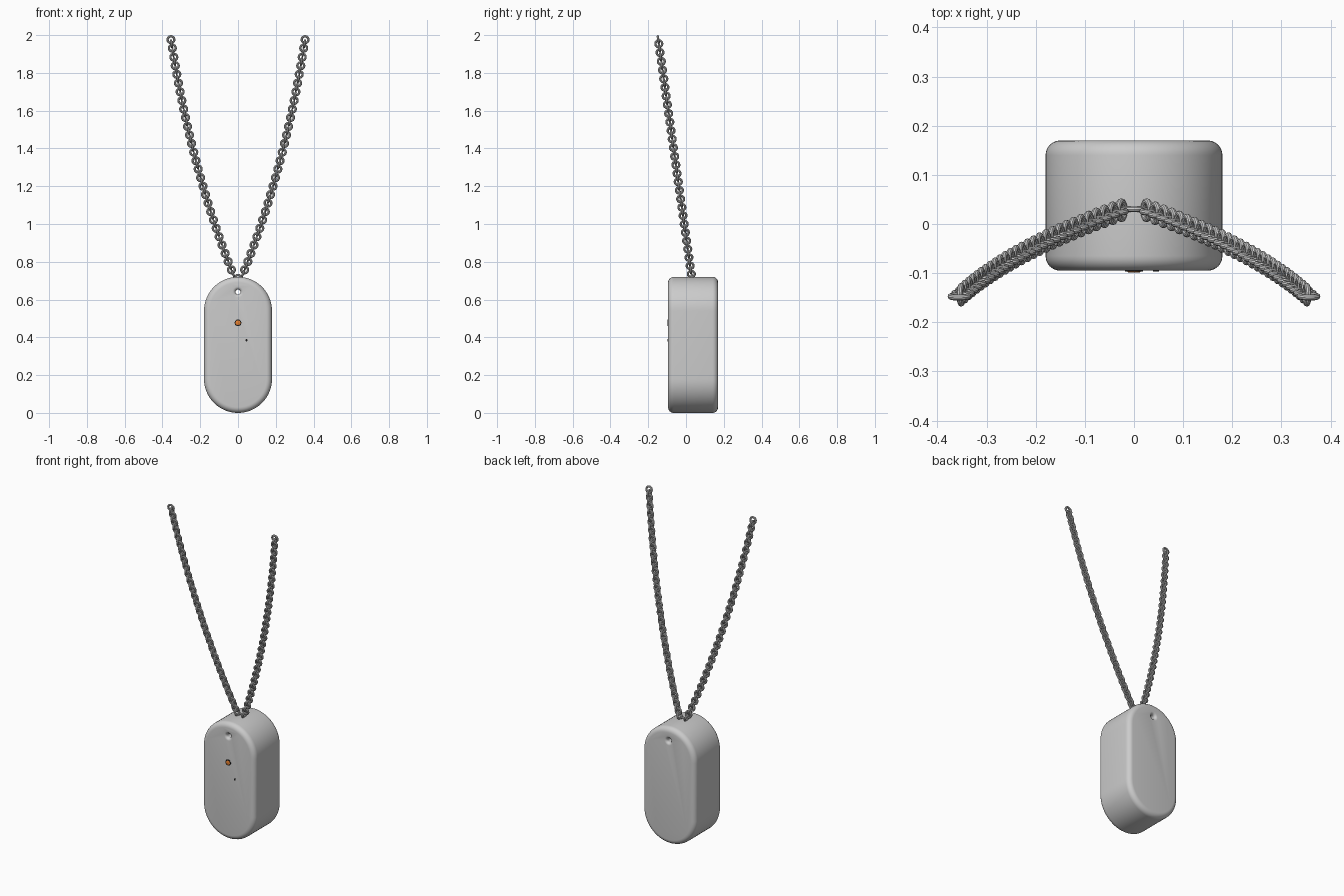
import bpy, bmesh
from math import sin, cos, pi, radians
from mathutils import Vector, Matrix

if "Cube" in bpy.data.objects:
    bpy.data.objects.remove(bpy.data.objects["Cube"])

FRONT, BACK = -0.095, 0.17
MID = (FRONT + BACK) / 2
HOLE_Z = 0.64


def finish(name, bm, color=None):
    bmesh.ops.recalc_face_normals(bm, faces=bm.faces)
    mesh = bpy.data.meshes.new(name)
    bm.to_mesh(mesh)
    bm.free()
    ob = bpy.data.objects.new(name, mesh)
    bpy.context.collection.objects.link(ob)
    if color:
        mat = bpy.data.materials.new(name + "_color")
        mat.diffuse_color = color
        mat.use_nodes = True
        mat.node_tree.nodes["Principled BSDF"].inputs["Base Color"].default_value = mat.diffuse_color
        mesh.materials.append(mat)
    return ob


def activate(ob):
    bpy.ops.object.select_all(action='DESELECT')
    ob.select_set(True)
    bpy.context.view_layer.objects.active = ob


def smooth(ob):
    activate(ob)
    bpy.ops.object.shade_smooth_by_angle(angle=radians(35))


def lathe_y(name, profile, x, z, color=None, n=32):
    """Closed solid of revolution about the y axis from (radius, y) points."""
    bm = bmesh.new()
    rings = [[bm.verts.new((x + r * cos(2 * pi * i / n), y, z + r * sin(2 * pi * i / n)))
              for i in range(n)] for r, y in profile]
    for a, b in zip(rings, rings[1:]):
        for i in range(n):
            j = (i + 1) % n
            bm.faces.new((a[i], a[j], b[j], b[i]))
    bm.faces.new(rings[0])
    bm.faces.new(rings[-1])
    return finish(name, bm, color)


def add_link(bm, centre, axis, major=0.018, minor=0.0062, n=20, m=10):
    """Round chain link lying in the plane across the given axis."""
    u = axis.orthogonal().normalized()
    v = axis.cross(u)
    grid = []
    for i in range(n):
        a = 2 * pi * i / n
        d = u * cos(a) + v * sin(a)
        grid.append([bm.verts.new(centre + d * (major + minor * cos(2 * pi * k / m))
                                  + axis * minor * sin(2 * pi * k / m)) for k in range(m)])
    for i in range(n):
        for k in range(m):
            i2, k2 = (i + 1) % n, (k + 1) % m
            bm.faces.new((grid[i][k], grid[i2][k], grid[i2][k2], grid[i][k2]))


# Pendant body: stadium outline extruded front to back with rounded rims
bm = bmesh.new()
R, N = 0.18, 32
outline = []
for cz, start in ((0.54, 0), (0.18, pi)):
    for i in range(N + 1):
        a = start + pi * i / N
        outline.append((R * cos(a), FRONT, cz + R * sin(a)))
face = bm.faces.new([bm.verts.new(p) for p in outline])
ext = bmesh.ops.extrude_face_region(bm, geom=[face])
bmesh.ops.translate(bm, vec=(0, BACK - FRONT, 0),
                    verts=[g for g in ext['geom'] if isinstance(g, bmesh.types.BMVert)])
body = finish("pendant_body", bm)
bevel = body.modifiers.new("rim", 'BEVEL')
bevel.width, bevel.segments = 0.03, 6
bevel.limit_method, bevel.angle_limit = 'ANGLE', radians(40)

# Through hole with flared mouths
f, r0 = 0.016, 0.013
flare = [(r0 + f * (1 - cos(a)), f * (1 - sin(a)))
         for a in [pi / 2 * k / 6 for k in range(6, -1, -1)]]
flare = [(r0 + f * (1 - sin(pi / 2 * k / 6)), f * (1 - cos(pi / 2 * k / 6))) for k in range(7)]
mouth = [(r0 + f, -0.02)] + flare
profile = [(r, FRONT + d) for r, d in mouth] + [(r, BACK - d) for r, d in reversed(mouth)]
cutter = lathe_y("hole_cutter", profile, 0, HOLE_Z)
cutter.hide_render = True
cut = body.modifiers.new("hole", 'BOOLEAN')
cut.operation, cut.object, cut.solver = 'DIFFERENCE', cutter, 'EXACT'
activate(body)
for mod in ("rim", "hole"):
    bpy.ops.object.modifier_apply(modifier=mod)
bpy.data.objects.remove(cutter)
smooth(body)

# Button with dark surround, and a small pin hole
BLACK = (0.01, 0.01, 0.01, 1)
smooth(lathe_y("button_surround", [(0.018, FRONT + 0.01), (0.018, FRONT - 0.002)], 0, 0.477, BLACK))
smooth(lathe_y("button", [(0.013, FRONT + 0.01), (0.013, FRONT - 0.003), (0.011, FRONT - 0.004)],
               0, 0.477, (0.8, 0.22, 0.03, 1)))
smooth(lathe_y("pin_hole", [(0.006, FRONT + 0.01), (0.006, FRONT - 0.002)], 0.045, 0.385, BLACK, 16))

# Chain: alternating links spaced evenly along a gentle curve, mirrored
P0, P1, P2 = Vector((0.026, 0.028, 0.735)), Vector((0.249, -0.051, 1.293)), Vector((0.355, -0.147, 1.976))
LINKS = 55
samples = [P0 * (1 - t) ** 2 + P1 * 2 * t * (1 - t) + P2 * t * t for t in [i / 1000 for i in range(1001)]]
lengths = [0]
for a, b in zip(samples, samples[1:]):
    lengths.append(lengths[-1] + (b - a).length)
bm = bmesh.new()
k = 0
for i in range(LINKS + 1):
    while k < 1000 and lengths[k] < lengths[-1] * i / LINKS:
        k += 1
    tangent = (samples[min(k + 1, 1000)] - samples[max(k - 1, 0)]).normalized()
    facing = Vector((0, 1, 0))
    facing = (facing - tangent * facing.dot(tangent)).normalized()
    add_link(bm, samples[k], facing if i % 2 else tangent.cross(facing))
chain = finish("chain", bm)
chain.modifiers.new("mirror", 'MIRROR').use_mirror_merge = False
smooth(chain)

# Centre link seated in the top of the body
bm = bmesh.new()
add_link(bm, Vector((0, 0.03, 0.712)), Vector((0, 1, 0)))
smooth(finish("centre_link", bm))
